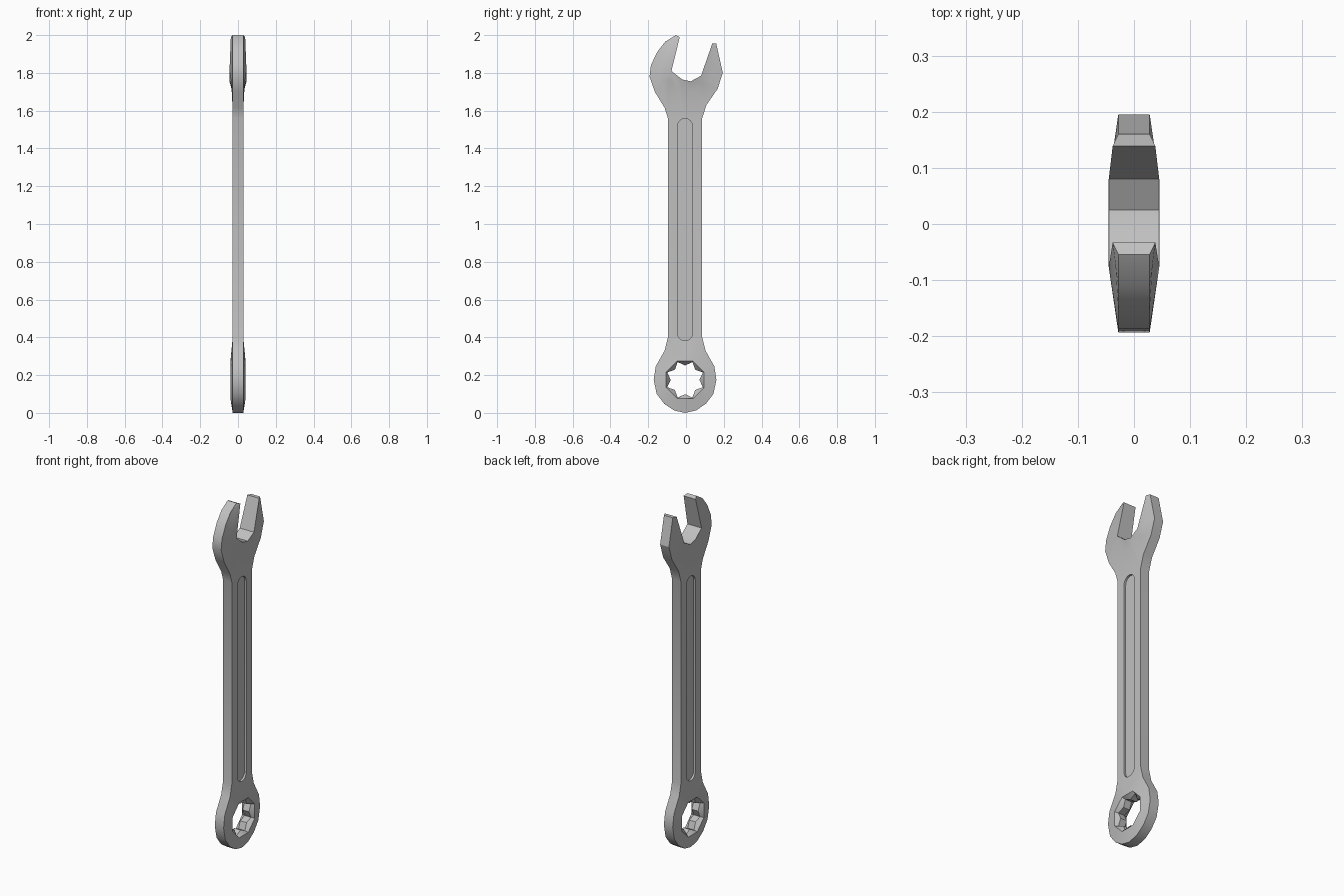
import bpy, bmesh
from math import sin, cos, pi
from mathutils import Vector

cube = bpy.data.objects.get("Cube")
if cube:
    bpy.data.objects.remove(cube, do_unlink=True)

RIM = 0.028          # half thickness of the handle and outer rims
MID = -0.005         # centre line of the handle in y

steel = bpy.data.materials.new("steel_grey")
steel.use_nodes = True
grey = (0.53, 0.53, 0.53, 1)
steel.diffuse_color = grey
steel.node_tree.nodes["Principled BSDF"].inputs["Base Color"].default_value = grey

bm = bmesh.new()
cache = {}


def vert(x, y, z):
    key = (round(x, 4), round(y, 4), round(z, 4))
    if key not in cache:
        cache[key] = bm.verts.new(key)
    return cache[key]


def face(points):
    verts = list(dict.fromkeys(vert(*p) for p in points))
    if len(verts) > 2:
        bm.faces.new(verts)


def strip(a, b, closed=False):
    n = len(a)
    for i in range(n if closed else n - 1):
        j = (i + 1) % n
        face([a[i], a[j], b[j], b[i]])


def make_object(name, mesh_bm):
    bmesh.ops.recalc_face_normals(mesh_bm, faces=mesh_bm.faces)
    mesh = bpy.data.meshes.new(name)
    mesh_bm.to_mesh(mesh)
    mesh_bm.free()
    mesh.materials.append(steel)
    obj = bpy.data.objects.new(name, mesh)
    bpy.context.collection.objects.link(obj)
    return obj


# Ring end: rounded outside, octagonal mouth, star-shaped socket
half = [(0, 0), (0.058, 0.013), (0.11, 0.048), (0.15, 0.1), (0.166, 0.175),
        (0.155, 0.247), (0.108, 0.33), (0.091, 0.4), (0, 0.4)]
outer = [(RIM, MID + d, z) for d, z in half]
outer += [(RIM, MID - d, z) for d, z in half[-2:0:-1]]


def socket(x, corner, middle):
    loop = []
    for k in range(16):
        a = -pi / 2 + k * pi / 8
        r = corner if k % 2 else middle
        loop.append((x, MID + r * cos(a), 0.175 + r * sin(a)))
    return loop


mouth = socket(0.04, 0.108, 0.1)
star = socket(0.02, 0.102, 0.076)
strip(outer, mouth, True)
strip(mouth, star, True)
strip(star, socket(0, 0.102, 0.076), True)

# Handle
for side in (1, -1):
    y = MID + side * 0.091
    face([(RIM, MID, 0.4), (RIM, y, 0.4), (RIM, y, 1.56), (RIM, MID, 1.56)])

# Open jaw: outline paired with the opening, thicker beside the opening
tip_r, low_r = (0.038, 0.139, 1.955), (0.045, 0.08, 1.785)
base_r, base_l = (0.045, 0.025, 1.755), (0.045, -0.02, 1.765)
low_l, tip_l = (0.045, -0.077, 1.81), (0.038, -0.033, 1.99)
jaw = [((0.16, 1.955), tip_r), ((0.195, 1.8), low_r), ((0.167, 1.715), low_r),
       ((0.108, 1.63), low_r), ((MID + 0.091, 1.56), base_r),
       ((MID, 1.56), base_r), ((MID, 1.56), base_l),
       ((MID - 0.091, 1.56), base_l), ((-0.113, 1.615), low_l),
       ((-0.165, 1.7), low_l), ((-0.193, 1.78), low_l),
       ((-0.186, 1.84), low_l), ((-0.153, 1.91), low_l),
       ((-0.11, 1.965), tip_l), ((-0.054, 2), tip_l)]
edge, ridge, inner = [], [], []
for i, ((y, z), opening) in enumerate(jaw):
    o, p = Vector((RIM, y, z)), Vector(opening)
    neck = 3 <= i <= 8
    m = o.lerp(p, 0.75 if neck else 0.5)
    if neck:
        m.x = 0.032
    edge.append(tuple(o))
    ridge.append(tuple(m))
    inner.append(opening)
strip(edge, ridge)
strip(ridge, inner)

# Side walls down to the middle plane, then the mirrored half
for e in [e for e in bm.edges if e.is_boundary]:
    a, b = (v.co.copy() for v in e.verts)
    if a.x > 0 and b.x > 0:
        face([tuple(a), tuple(b), (0, b.y, b.z), (0, a.y, a.z)])
bmesh.ops.mirror(bm, geom=bm.verts[:] + bm.edges[:] + bm.faces[:],
                 axis='X', merge_dist=0.0001)
bmesh.ops.remove_doubles(bm, verts=bm.verts, dist=0.0001)
wrench = make_object("wrench_body", bm)

# Long round-ended grooves on both sides of the handle
cut = bmesh.new()
for side in (1, -1):
    ring = []
    for centre, start in ((1.518, 0), (0.422, pi)):
        for k in range(9):
            a = start + k * pi / 8
            ring.append(cut.verts.new((side * 0.017, MID + 0.04 * cos(a),
                                       centre + 0.04 * sin(a))))
    floor = cut.faces.new(ring)
    ext = bmesh.ops.extrude_face_region(cut, geom=[floor], use_keep_orig=True)
    moved = [g for g in ext["geom"] if isinstance(g, bmesh.types.BMVert)]
    bmesh.ops.translate(cut, verts=moved, vec=(side * 0.05, 0, 0))
cutter = make_object("groove_cutter", cut)
cutter.hide_render = True

mod = wrench.modifiers.new("grooves", 'BOOLEAN')
mod.operation = 'DIFFERENCE'
mod.solver = 'EXACT'
mod.object = cutter
bpy.ops.object.select_all(action='DESELECT')
wrench.select_set(True)
bpy.context.view_layer.objects.active = wrench
bpy.ops.object.modifier_apply(modifier=mod.name)
bpy.data.objects.remove(cutter, do_unlink=True)
bpy.ops.object.shade_smooth_by_angle(angle=pi / 6)
